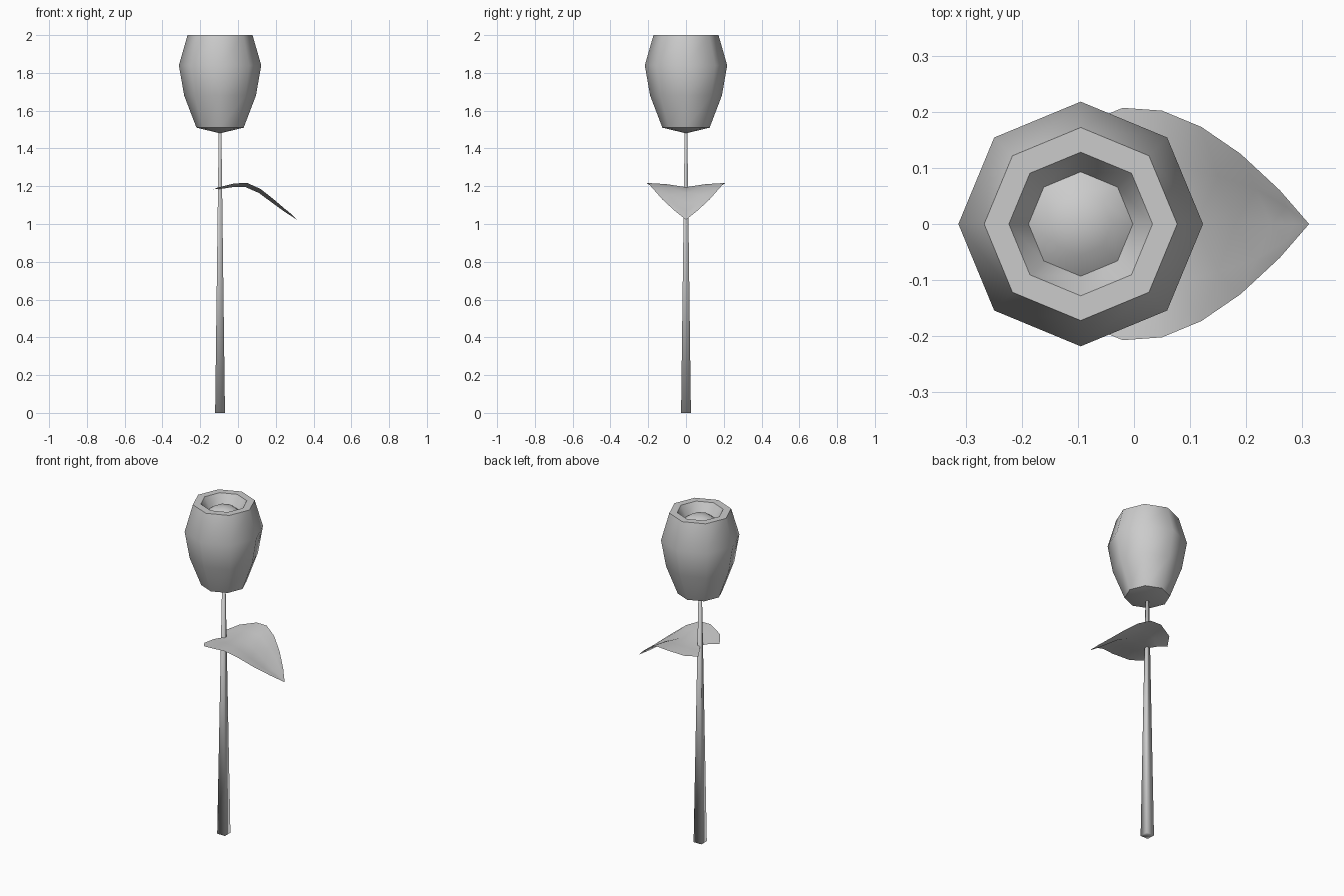
import bpy, bmesh, math

if "Cube" in bpy.data.objects:
    bpy.data.objects.remove(bpy.data.objects["Cube"])

CX = -0.095  # stem and bloom axis


def finish(name, bm, angle):
    me = bpy.data.meshes.new(name)
    bmesh.ops.recalc_face_normals(bm, faces=bm.faces)
    bm.to_mesh(me)
    bm.free()
    ob = bpy.data.objects.new(name, me)
    bpy.context.collection.objects.link(ob)
    bpy.ops.object.select_all(action='DESELECT')
    ob.select_set(True)
    bpy.context.view_layer.objects.active = ob
    bpy.ops.object.shade_smooth_by_angle(angle=math.radians(angle))
    return ob


def lathe(name, profile, sides, turn=0.0, angle=50):
    """Revolve (radius, z) points; radius 0 becomes a single pole."""
    bm = bmesh.new()
    rings = []
    for r, z in profile:
        if r == 0:
            rings.append([bm.verts.new((CX, 0, z))] * sides)
        else:
            rings.append([bm.verts.new((CX + r * math.cos(turn + math.tau * i / sides),
                                        r * math.sin(turn + math.tau * i / sides), z))
                          for i in range(sides)])
    for a, b in zip(rings, rings[1:]):
        for i in range(sides):
            j = (i + 1) % sides
            quad = list(dict.fromkeys((a[i], a[j], b[j], b[i])))
            bm.faces.new(quad)
    return finish(name, bm, angle)


# Bloom: eight-sided cup, flat rim, recessed bud in the middle
lathe("bloom", [(0, 1.48), (0.125, 1.51), (0.19, 1.68), (0.218, 1.84),
                (0.172, 2.0), (0.128, 2.0), (0.093, 1.94),
                (0.056, 1.967), (0, 1.977)], 8)

# Stem: tapered square rod
q = math.sqrt(2)
lathe("stem", [(0, 0), (0.026 * q, 0), (0.007 * q, 1.5), (0, 1.5)], 4, math.pi / 4, 95)

# Leaf: midrib (x, z) and matching edge (x, y, z), heart-shaped at the base
rows = [((-0.095, 1.185), (-0.155, 0.10, 1.173)),
        ((-0.03, 1.195), (-0.11, 0.17, 1.192)),
        ((0.04, 1.195), (-0.02, 0.207, 1.215)),
        ((0.11, 1.165), (0.05, 0.202, 1.217)),
        ((0.18, 1.113), (0.12, 0.173, 1.185)),
        ((0.245, 1.066), (0.19, 0.125, 1.13)),
        ((0.285, 1.04), (0.26, 0.06, 1.07))]
bm = bmesh.new()
tip = bm.verts.new((0.312, 0, 1.022))
mids = [bm.verts.new((x, 0, z)) for x, z in (m for m, e in rows)]
for side in (1, -1):
    strips = []
    for v, ((mx, mz), (ex, ey, ez)) in zip(mids, rows):
        half = bm.verts.new(((mx + ex) / 2, side * ey / 2, (mz + ez) / 2 + 0.006))
        strips.append((v, half, bm.verts.new((ex, side * ey, ez))))
    for a, b in zip(strips, strips[1:]):
        for i in (0, 1):
            bm.faces.new((a[i], b[i], b[i + 1], a[i + 1]))
    for i in (0, 1):
        bm.faces.new((strips[-1][i], tip, strips[-1][i + 1]))
finish("leaf", bm, 50)
